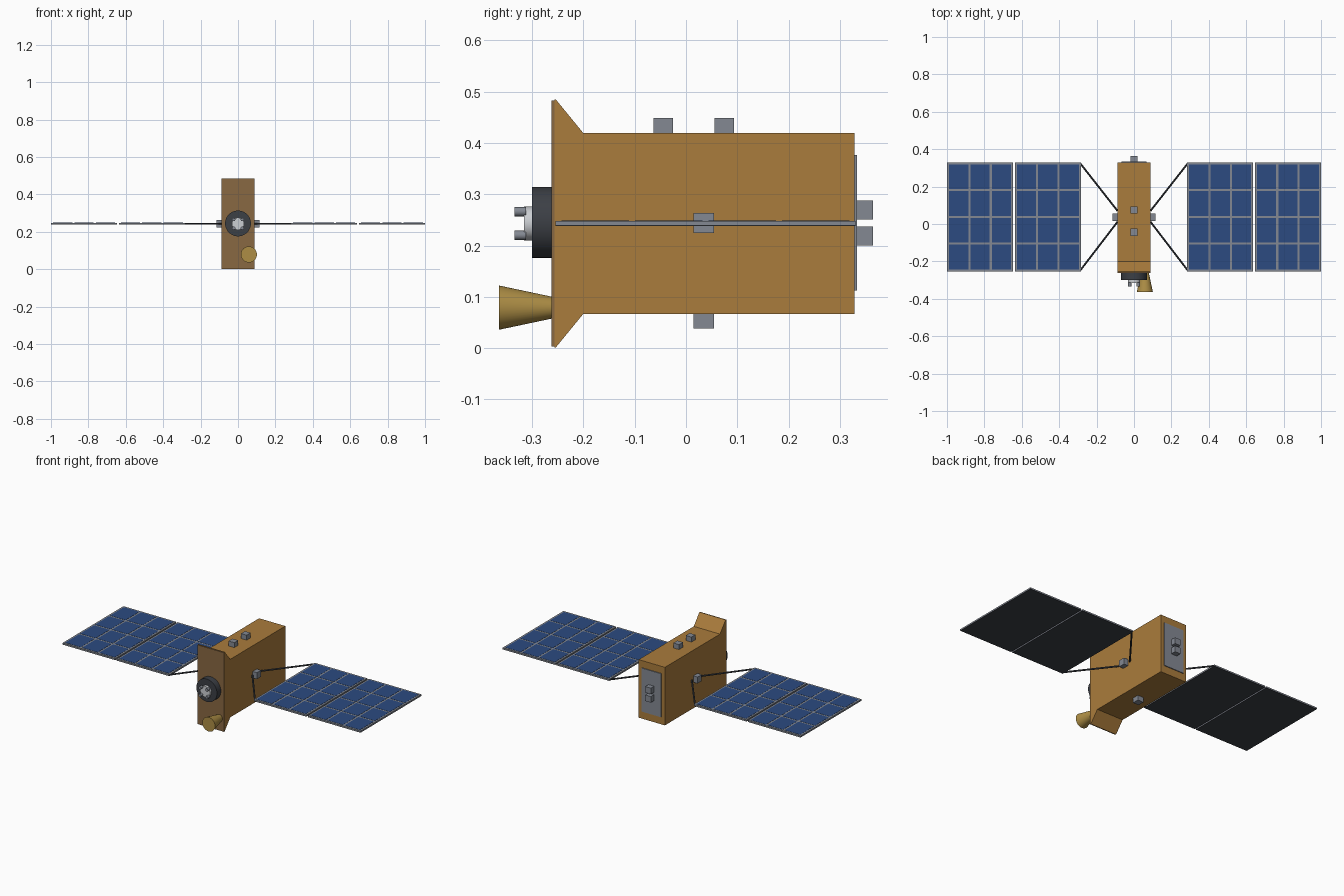
import bpy, bmesh, math
from mathutils import Vector

if "Cube" in bpy.data.objects:
    bpy.data.objects.remove(bpy.data.objects["Cube"])


def material(name, rgb):
    m = bpy.data.materials.new(name)
    m.diffuse_color = (*rgb, 1)
    m.use_nodes = True
    m.node_tree.nodes["Principled BSDF"].inputs["Base Color"].default_value = m.diffuse_color
    return m


GOLD = material("gold_foil", (0.40, 0.20, 0.045))
BROWN = material("front_brown", (0.25, 0.14, 0.055))
BRASS = material("brass", (0.42, 0.27, 0.06))
DARK = material("dark", (0.045, 0.05, 0.06))
BLUE = material("solar_blue", (0.025, 0.07, 0.22))
GREY = material("grey", (0.23, 0.25, 0.29))
LIGHT = material("light_grey", (0.6, 0.62, 0.65))


def finish(name, bm, mat):
    bmesh.ops.recalc_face_normals(bm, faces=bm.faces)
    me = bpy.data.meshes.new(name)
    bm.to_mesh(me)
    bm.free()
    me.materials.append(mat)
    ob = bpy.data.objects.new(name, me)
    bpy.context.collection.objects.link(ob)
    return ob


def add_box(bm, x, y, z):
    verts = bmesh.ops.create_cube(bm, size=1)["verts"]
    for v in verts:
        v.co = Vector([(r[0] + r[1]) / 2 + c * (r[1] - r[0]) for r, c in zip((x, y, z), v.co)])


def box(name, x, y, z, mat):
    bm = bmesh.new()
    add_box(bm, x, y, z)
    return finish(name, bm, mat)


def rod(name, a, b, r1, r2, mat, sides=32):
    """Round part running from point a to point b."""
    a, b = Vector(a), Vector(b)
    bpy.ops.mesh.primitive_cone_add(vertices=sides, radius1=r1, radius2=r2,
                                    depth=(b - a).length, location=(a + b) / 2)
    ob = bpy.context.object
    ob.rotation_euler = (b - a).to_track_quat('Z', 'Y').to_euler()
    ob.name = name
    ob.data.materials.append(mat)
    bpy.ops.object.shade_smooth_by_angle(angle=math.radians(35))
    return ob


W, ZC = 0.088, 0.243

# body and front plate
box("body", (-W, W), (-0.256, 0.328), (0.067, 0.419), GOLD)
box("front_plate", (-W, W), (-0.262, -0.256), (0.003, 0.483), BROWN)

# sloped flaps behind the front plate
for label, s in (("upper", 1), ("lower", -1)):
    bm = bmesh.new()
    profile = ((-0.256, 0.176), (-0.2, 0.176), (-0.254, 0.242), (-0.256, 0.242))
    face = bm.faces.new([bm.verts.new((-W, y, ZC + s * z)) for y, z in profile])
    ext = bmesh.ops.extrude_face_region(bm, geom=[face])["geom"]
    bmesh.ops.translate(bm, vec=(2 * W, 0, 0),
                        verts=[g for g in ext if isinstance(g, bmesh.types.BMVert)])
    finish(label + "_flap", bm, GOLD)

# main engine ring, thruster mount and four small thrusters
rod("engine_ring", (0, -0.26, 0.245), (0, -0.30, 0.245), 0.069, 0.069, DARK, 48)
rod("thruster_mount", (0, -0.298, 0.243), (0, -0.316, 0.243), 0.033, 0.033, LIGHT)
for dx in (-1, 1):
    for dz in (-1, 1):
        x, z = dx * 0.023, 0.243 + dz * 0.023
        rod("small_thruster", (x, -0.312, z), (x, -0.334, z), 0.009, 0.009, GREY, 16)

# flared horn
rod("horn", (0.058, -0.364, 0.079), (0.058, -0.26, 0.079), 0.043, 0.021, BRASS, 40)

# back panel and sensor blocks
box("back_panel", (-0.066, 0.066), (0.327, 0.333), (0.112, 0.376), GREY)
for z in (0.2, 0.251):
    box("back_sensor", (-0.019, 0.019), (0.332, 0.364), (z, z + 0.037), GREY)
for y in (-0.063, 0.056):
    box("top_sensor", (-0.019, 0.019), (y, y + 0.038), (0.418, 0.449), GREY)
box("bottom_sensor", (-0.019, 0.019), (0.015, 0.055), (0.038, 0.068), GREY)

# solar wings, both sides
Y0, Y1 = -0.254, 0.330
for s in (-1, 1):
    def span(a, b):
        return tuple(sorted((s * a, s * b)))

    box("wing_hinge", span(W - 0.002, 0.116), (0.015, 0.055), (0.224, 0.263), GREY)
    for ya, yb in ((0.058, 0.325), (0.012, -0.249)):
        rod("wing_strut", (s * 0.088, ya + (0.012 if ya > 0.03 else 0), ZC),
            (s * 0.288, yb, ZC), 0.005, 0.005, DARK, 8)
    for x0, x1 in ((0.284, 0.637), (0.646, 1.0)):
        box("panel_frame", span(x0, x1), (Y0, Y1), (0.240, 0.2478), GREY)
        box("panel_backing", span(x0, x1), (Y0, Y1), (0.238, 0.240), DARK)
        # cell grid
        bm = bmesh.new()
        m = 0.011
        cw, ch = (x1 - x0 - m) / 3, (Y1 - Y0 - m) / 4
        for i in range(3):
            for j in range(4):
                xa, ya = x0 + m + i * cw, Y0 + m + j * ch
                add_box(bm, span(xa, xa + cw - m), (ya, ya + ch - m), (0.2470, 0.2488))
        finish("solar_cells", bm, BLUE)
